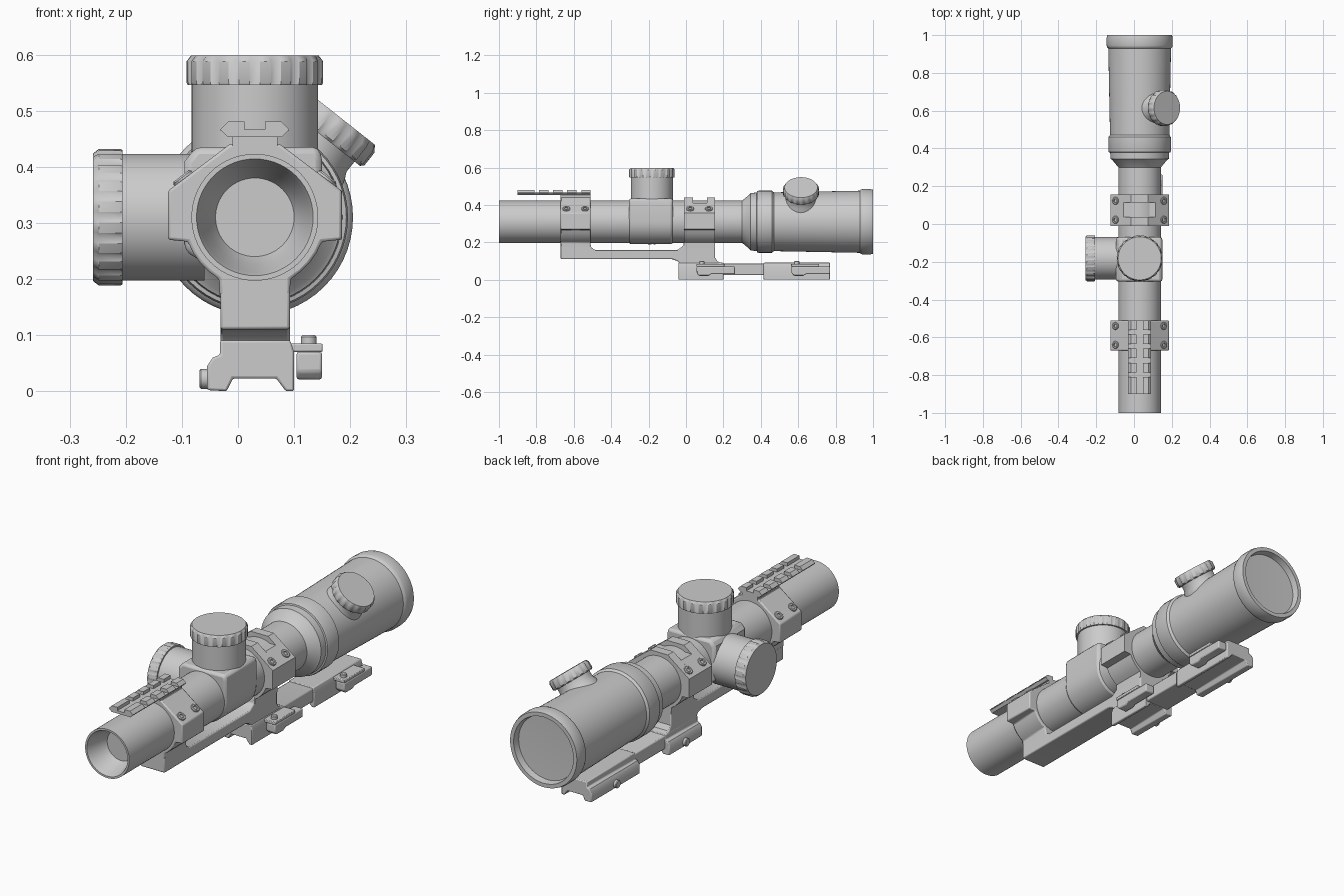
import bpy, bmesh
from math import sin, cos, pi, radians
from mathutils import Vector

if "Cube" in bpy.data.objects:
    bpy.data.objects.remove(bpy.data.objects["Cube"])

CX, CZ = 0.03, 0.31   # optical axis


def finish(name, bm, bevel=0.0):
    bmesh.ops.recalc_face_normals(bm, faces=bm.faces)
    me = bpy.data.meshes.new(name)
    bm.to_mesh(me)
    bm.free()
    ob = bpy.data.objects.new(name, me)
    bpy.context.collection.objects.link(ob)
    if bevel:
        m = ob.modifiers.new("bevel", 'BEVEL')
        m.width, m.segments, m.limit_method = bevel, 2, 'ANGLE'
        m.angle_limit = radians(40)
    return ob


def lathe(name, profile, origin, direction, n=48, flutes=0, fluted=()):
    """Revolve (distance, radius) points; indices in fluted get grip scallops."""
    bm = bmesh.new()
    q = Vector(direction).to_track_quat('Z', 'Y')
    o = Vector(origin)
    rings = []
    for i, (t, r) in enumerate(profile):
        if r == 0:
            rings.append([bm.verts.new(o + q @ Vector((0, 0, t)))] * n)
            continue
        ring = []
        for k in range(n):
            a = 2 * pi * k / n
            s = r
            if i in fluted:
                s -= 0.006 * max(0, cos(flutes * a)) ** 2
            ring.append(bm.verts.new(o + q @ Vector((s * cos(a), s * sin(a), t))))
        rings.append(ring)
    for p, s in zip(rings, rings[1:]):
        for k in range(n):
            j = (k + 1) % n
            bm.faces.new(list(dict.fromkeys((p[k], p[j], s[j], s[k]))))
    return finish(name, bm)


def prism(name, pts, a, b, axis='y', bevel=0.0):
    """Extrude an outline along y (points x,z) or along x (points y,z)."""
    bm = bmesh.new()
    place = (lambda u, v, w: (u, w, v)) if axis == 'y' else (lambda u, v, w: (w, u, v))
    lo = [bm.verts.new(place(u, v, a)) for u, v in pts]
    hi = [bm.verts.new(place(u, v, b)) for u, v in pts]
    bm.faces.new(lo)
    bm.faces.new(hi)
    for k in range(len(pts)):
        j = (k + 1) % len(pts)
        bm.faces.new((lo[k], lo[j], hi[j], hi[k]))
    return finish(name, bm, bevel)


def box(name, x, y, z, bevel=0.0):
    return prism(name, [(x[0], z[0]), (x[1], z[0]), (x[1], z[1]), (x[0], z[1])], *y, bevel=bevel)


def on_axis(pts):
    return [(CX + x, CZ + z) for x, z in pts]


# Main tube with recessed front lens, flared eyepiece and recessed rear lens
lathe("scope_tube", [
    (-0.90, 0), (-0.90, 0.07), (-0.93, 0.085), (-0.985, 0.098), (-1, 0.104), (-1, 0.113),
    (0.30, 0.113), (0.34, 0.146), (0.345, 0.154), (0.378, 0.156), (0.38, 0.163), (0.388, 0.166),
    (0.46, 0.166), (0.47, 0.157), (0.93, 0.166), (0.935, 0.172), (0.945, 0.175), (0.985, 0.175),
    (1, 0.171), (1, 0.153), (0.97, 0.148), (0.965, 0)], (CX, 0, CZ), (0, 1, 0), n=56)

# Turret housing
arc = [(0.12 * cos(a), 0.12 * sin(a)) for a in [-pi * k / 16 for k in range(0, 13)]]
prism("turret_housing", on_axis([(-0.125, -0.06), (-0.125, 0.1), (-0.105, 0.125),
                                 (0.115, 0.125), (0.12, 0.1)] + arc),
      -0.305, -0.07, bevel=0.012)

# Adjustment turrets with fluted caps
turret = [(0.09, 0), (0.09, 0.113), (0.236, 0.113), (0.236, 0.12), (0.24, 0.122),
          (0.278, 0.122), (0.288, 0.114), (0.288, 0)]
for name, d in (("top_turret", (0, 0, 1)), ("side_turret", (-1, 0, 0))):
    lathe(name, turret, (CX, -0.182, CZ), d, n=80, flutes=20, fluted=(4, 5))

# Illumination knob on the eyepiece
lathe("eyepiece_knob", [(0.10, 0), (0.10, 0.098), (0.15, 0.085), (0.165, 0.078), (0.188, 0.078),
                        (0.188, 0.09), (0.193, 0.096), (0.222, 0.096), (0.234, 0.088), (0.234, 0)],
      (CX, 0.615, CZ), (0.62, 0, 0.785), n=72, flutes=18, fluted=(6, 7))

# Clamp rings around the tube
low = [(0.127 * cos(a), 0.127 * sin(a)) for a in [-radians(d) for d in (20, 30, 40, 50, 60)]]
right = [(0.155, 0.047), (0.155, -0.04)] + low + [(0.0625, -0.14)]
flip = [(-x, z) for x, z in reversed(right)]
full = on_axis([(-0.045, 0.13), (0.045, 0.13)] + right + flip)
notched = on_axis([(-0.085, 0.1), (0.085, 0.1)] + right + flip)
prism("front_ring", full, -0.67, -0.51, bevel=0.005)
prism("rear_ring_front", full, -0.01, 0.037)
prism("rear_ring_middle", notched, 0.037, 0.113)
prism("rear_ring_back", full, 0.113, 0.155)

# Ring screws on the sloped shoulders
for ring, yc in (("front", -0.59), ("rear", 0.0725)):
    for sx in (-1, 1):
        for dy in (-0.05, 0.05):
            lathe(ring + "_ring_screw", [(-0.02, 0), (-0.02, 0.02), (0.004, 0.02), (0.007, 0.017),
                                         (0.007, 0.01), (-0.004, 0.009), (-0.004, 0)],
                  (CX + sx * 0.127, yc + dy, CZ + 0.068), (sx * 0.61, 0, 0.79), n=16)

# Accessory rail on the front ring: post, base and split teeth
box("rail_post", (-0.01, 0.07), (-0.67, -0.51), (0.43, 0.457))
prism("rail_base", [(-0.018, 0.453), (0.078, 0.453), (0.091, 0.466), (-0.031, 0.466)], -0.9, -0.51)
for y0, y1 in ((-0.9, -0.81), (-0.785, -0.735), (-0.71, -0.66), (-0.635, -0.585), (-0.56, -0.51)):
    for s in (-1, 1):
        prism("rail_tooth", [(CX + s * u, v) for u, v in
              ((0.018, 0.464), (0.061, 0.464), (0.061, 0.467), (0.047, 0.481), (0.018, 0.481))], y0, y1)

# Cantilever mount body
prism("mount_body", [
    (-0.67, 0.11), (-0.075, 0.11), (-0.045, 0.1), (-0.03, 0.08), (-0.03, 0.025), (0.77, 0.025),
    (0.77, 0.088), (0.2, 0.088), (0.17, 0.097), (0.155, 0.118), (0.155, 0.215), (-0.01, 0.215),
    (-0.015, 0.18), (-0.045, 0.16), (-0.485, 0.16), (-0.505, 0.17), (-0.51, 0.19),
    (-0.51, 0.215), (-0.67, 0.215)], -0.0315, 0.0925, axis='x', bevel=0.005)

# Rail clamps with quick release levers
foot = [(-0.055, 0.002), (-0.02, 0), (-0.009, 0.023), (0.068, 0.023), (0.085, 0), (0.1, 0),
        (0.1, 0.07), (0.093, 0.091), (-0.032, 0.091), (-0.032, 0.065), (-0.045, 0.06), (-0.055, 0.045)]
for name, y0, y1, p in (("front", -0.04, 0.2, 0.085), ("rear", 0.415, 0.77, 0.592)):
    prism(name + "_clamp_foot", foot, y0, y1, bevel=0.004)
    prism(name + "_lever", [(p - 0.028, 0.035), (p - 0.015, 0.021), (p + 0.035, 0.021),
                            (p + 0.05, 0.03), (p + 0.178, 0.03), (p + 0.178, 0.07), (p - 0.028, 0.07)],
          0.104, 0.15, axis='x', bevel=0.005)
    box(name + "_lever_plate", (0.09, 0.151), (p - 0.03, p + 0.12), (0.07, 0.085), 0.003)
    lathe(name + "_lever_pivot", [(0.03, 0), (0.03, 0.014), (0.097, 0.014), (0.1, 0.011), (0.1, 0)],
          (0.126, p, 0), (0, 0, 1), n=16)
    lathe(name + "_clamp_bolt", [(0.04, 0), (0.04, 0.018), (0.066, 0.018), (0.069, 0.015), (0.069, 0)],
          (0, p, 0.022), (-1, 0, 0), n=16)

# Smooth shading with crisp edges
bpy.ops.object.select_all(action='SELECT')
bpy.context.view_layer.objects.active = bpy.data.objects["scope_tube"]
bpy.ops.object.shade_smooth_by_angle(angle=radians(35))
